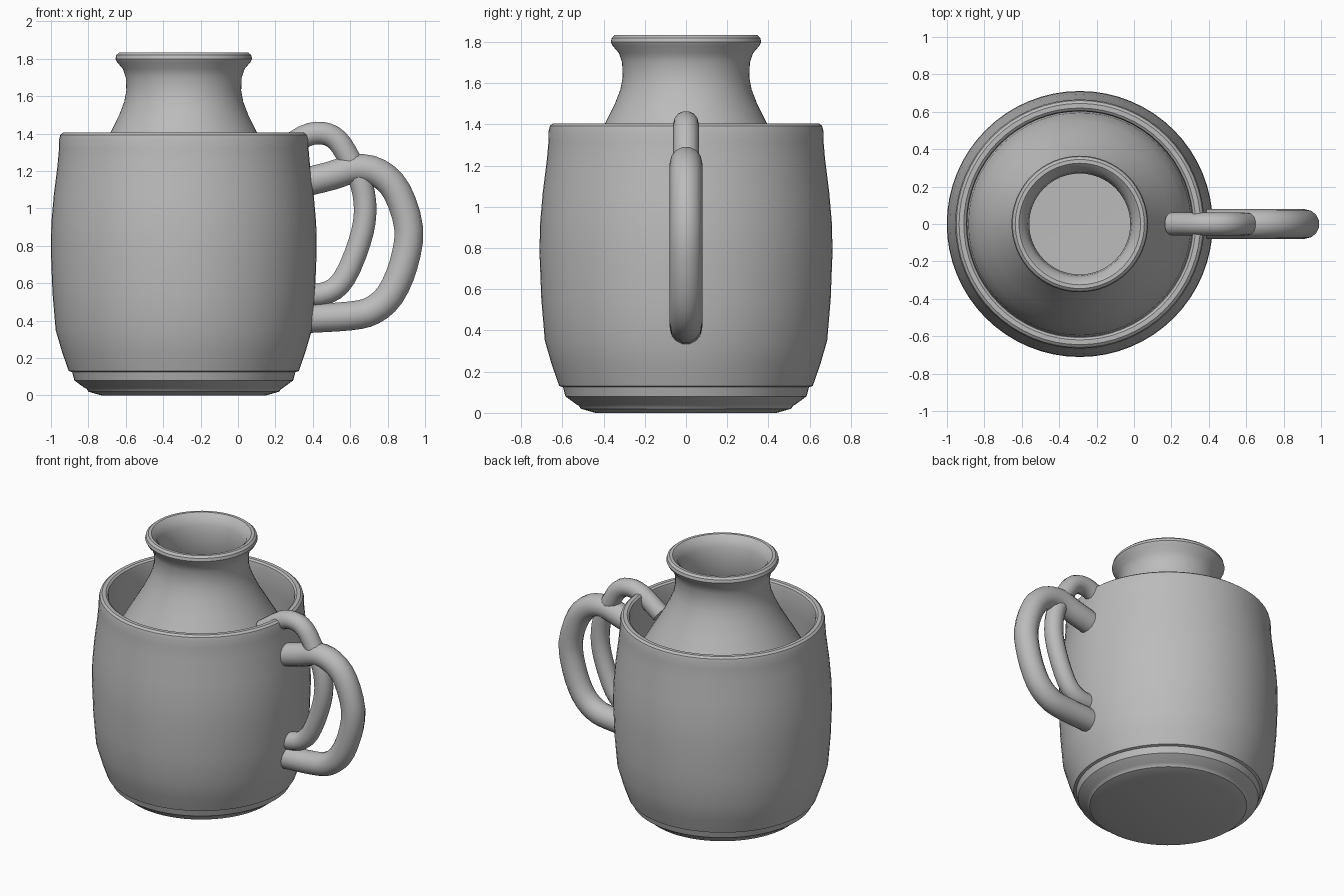
import bpy, bmesh, math
from mathutils import Vector

cube = bpy.data.objects.get("Cube")
if cube:
    bpy.data.objects.remove(cube, do_unlink=True)

AXIS_X = -0.29

clay = bpy.data.materials.new("grey clay")
clay.use_nodes = True
GREY = (0.5, 0.5, 0.5, 1)
clay.diffuse_color = GREY
clay.node_tree.nodes["Principled BSDF"].inputs["Base Color"].default_value = GREY


def finish(name, bm, angle):
    bmesh.ops.recalc_face_normals(bm, faces=bm.faces)
    mesh = bpy.data.meshes.new(name)
    bm.to_mesh(mesh)
    bm.free()
    mesh.materials.append(clay)
    obj = bpy.data.objects.new(name, mesh)
    bpy.context.collection.objects.link(obj)
    bpy.ops.object.select_all(action='DESELECT')
    obj.select_set(True)
    bpy.context.view_layer.objects.active = obj
    bpy.ops.object.shade_smooth_by_angle(angle=math.radians(angle))
    return obj


def lathe(name, profile, steps=64):
    """Revolve (radius, height) points; both profile ends lie on the axis."""
    bm = bmesh.new()
    verts = [bm.verts.new((AXIS_X + r, 0, z)) for r, z in profile]
    edges = [bm.edges.new(pair) for pair in zip(verts, verts[1:])]
    bmesh.ops.spin(bm, geom=verts + edges, cent=(AXIS_X, 0, 0), axis=(0, 0, 1),
                   angle=math.tau, steps=steps, use_merge=True)
    bmesh.ops.remove_doubles(bm, verts=bm.verts, dist=0.0005)
    return finish(name, bm, 35)


def smooth_path(points, cuts=3):
    """Catmull-Rom curve through the points."""
    p = [Vector((x, 0, z)) for x, z in points]
    p = [2 * p[0] - p[1]] + p + [2 * p[-1] - p[-2]]
    path = []
    for a, b, c, d in zip(p, p[1:], p[2:], p[3:]):
        for i in range(cuts):
            t = i / cuts
            path.append(0.5 * (2 * b + (c - a) * t + (2 * a - 5 * b + 4 * c - d) * t ** 2
                               + (3 * b - a - 3 * c + d) * t ** 3))
    return path + [p[-2]]


def handle(name, points, radius, sides=14):
    """Sweep a round section along a path in the xz plane."""
    path = smooth_path(points)
    bm = bmesh.new()
    rings = []
    for i, c in enumerate(path):
        tangent = (path[min(i + 1, len(path) - 1)] - path[max(i - 1, 0)]).normalized()
        side = Vector((0, 1, 0))
        up = tangent.cross(side)
        rings.append([bm.verts.new(c + radius * (math.cos(a) * side + math.sin(a) * up))
                      for a in (math.tau * k / sides for k in range(sides))])
    for r0, r1 in zip(rings, rings[1:]):
        for k in range(sides):
            j = (k + 1) % sides
            bm.faces.new((r0[k], r0[j], r1[j], r1[k]))
    bm.faces.new(rings[0])
    bm.faces.new(rings[-1])
    return finish(name, bm, 40)


# Outer mug: stepped foot, bulging wall, rounded rim, hollow inside
lathe("mug_body", [
    (0, 0), (0.44, 0), (0.51, 0.02), (0.52, 0.035), (0.53, 0.04), (0.585, 0.08),
    (0.597, 0.125), (0.615, 0.13), (0.65, 0.23), (0.685, 0.35), (0.702, 0.55),
    (0.711, 0.78), (0.708, 0.92), (0.695, 1.07), (0.675, 1.23), (0.667, 1.32),
    (0.666, 1.37), (0.66, 1.393), (0.645, 1.405), (0.62, 1.405), (0.607, 1.395),
    (0.602, 1.37), (0.605, 1.23), (0.64, 0.9), (0.62, 0.4), (0.53, 0.12), (0, 0.1)])

# Inner jug: wide shoulder, narrow neck, flared lip, hollow inside
lathe("jug_body", [
    (0, 0.11), (0.5, 0.12), (0.59, 0.4), (0.61, 0.85), (0.595, 1.02), (0.55, 1.14),
    (0.48, 1.26), (0.39, 1.41), (0.345, 1.5), (0.318, 1.57), (0.307, 1.63),
    (0.31, 1.7), (0.325, 1.745), (0.355, 1.78), (0.365, 1.8), (0.36, 1.82),
    (0.345, 1.833), (0.325, 1.833), (0.295, 1.805), (0.277, 1.76), (0.27, 1.7),
    (0.27, 1.6), (0.31, 1.48), (0.44, 1.24), (0.54, 1.0), (0.54, 0.4), (0.46, 0.17),
    (0, 0.16)])

# Handles
handle("mug_handle", [
    (0.36, 1.14), (0.5, 1.175), (0.63, 1.213), (0.75, 1.19), (0.85, 1.09),
    (0.913, 0.89), (0.885, 0.7), (0.815, 0.54), (0.72, 0.455), (0.6, 0.425),
    (0.36, 0.41)], 0.079)
handle("jug_handle", [
    (0.2, 1.28), (0.35, 1.383), (0.45, 1.402), (0.53, 1.365), (0.595, 1.265),
    (0.66, 1.13), (0.68, 0.98), (0.65, 0.82), (0.57, 0.63), (0.48, 0.55),
    (0.34, 0.53)], 0.062)
